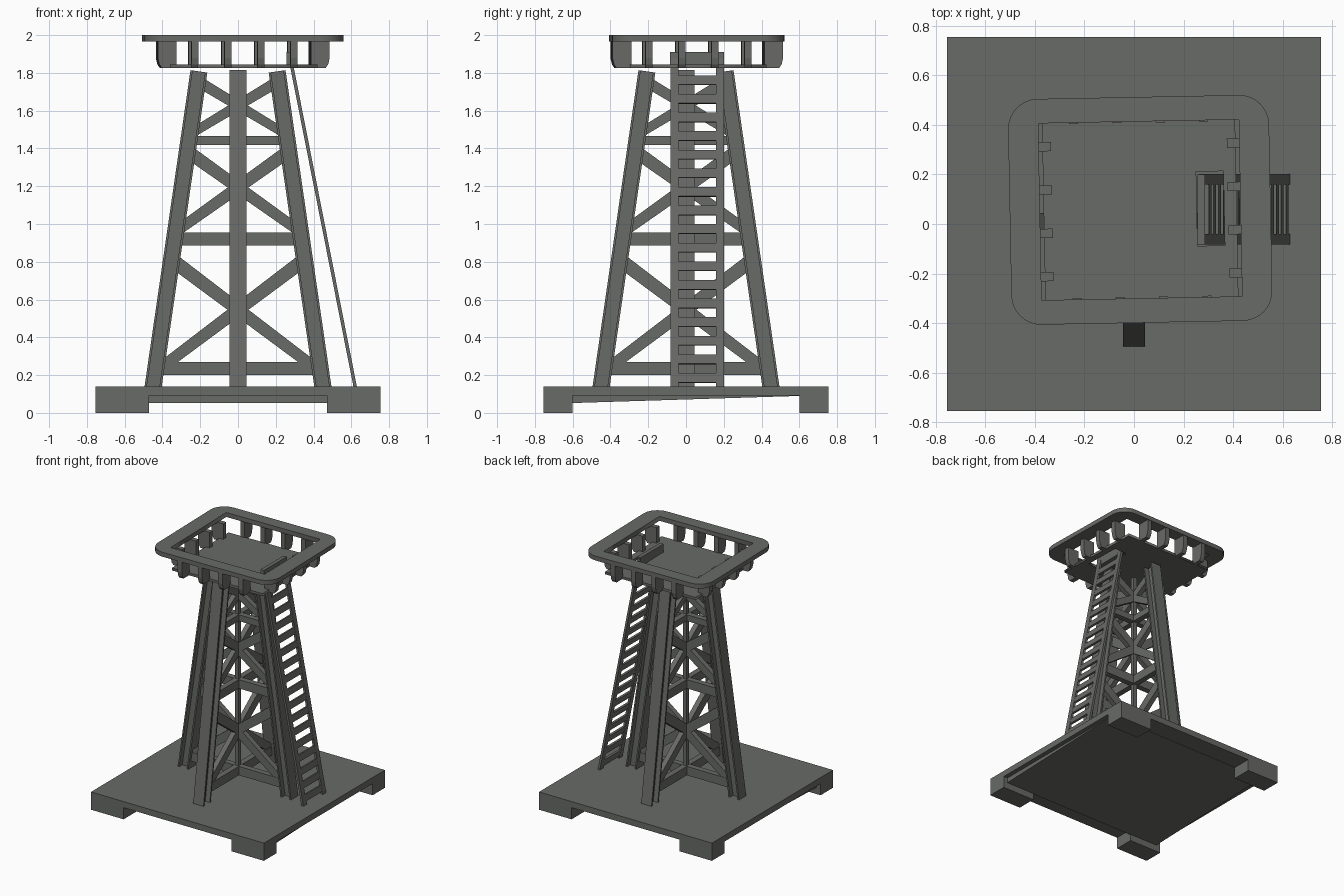
import bpy
from math import radians, cos, sin, pi
from mathutils import Vector, Matrix

cube = bpy.data.objects.get("Cube")
if cube:
    bpy.data.objects.remove(cube, do_unlink=True)

steel = bpy.data.materials.new("dark grey steel")
steel.use_nodes = True
GREY = (0.14, 0.145, 0.135, 1)
steel.diffuse_color = GREY
steel.node_tree.nodes["Principled BSDF"].inputs["Base Color"].default_value = GREY


def prism(name, profile, p, q, side, turn=Matrix()):
    """Sweep a closed (u, v) profile from p to q; u runs along side."""
    p, q, side = Vector(p), Vector(q), Vector(side)
    across = (q - p).normalized().cross(side).normalized()
    n = len(profile)
    verts = [tuple(end + side * u + across * v) for end in (p, q) for u, v in profile]
    faces = [(i, (i + 1) % n, n + (i + 1) % n, n + i) for i in range(n)]
    faces += [tuple(reversed(range(n))), tuple(range(n, 2 * n))]
    mesh = bpy.data.meshes.new(name)
    mesh.from_pydata(verts, [], faces)
    mesh.materials.append(steel)
    obj = bpy.data.objects.new(name, mesh)
    bpy.context.collection.objects.link(obj)
    obj.matrix_world = turn


def rect(w, d, u=0, v=0):
    return [(u + a * w / 2, v + b * d / 2) for a, b in ((-1, -1), (1, -1), (1, 1), (-1, 1))]


def box(name, x, y, z):
    prof = [(x[0], y[0]), (x[1], y[0]), (x[1], y[1]), (x[0], y[1])]
    prism(name, prof, (0, 0, z[0]), (0, 0, z[1]), (1, 0, 0))


def upright(name, profile, y, thick, turn):
    """Plate with an (x, z) outline, centred on y."""
    prism(name, profile, (0, y + thick / 2, 0), (0, y - thick / 2, 0), (1, 0, 0), turn)


def plate(name, loops, z0, z1, turn):
    """Flat plate from an outer loop and a hole loop."""
    curve = bpy.data.curves.new(name, "CURVE")
    curve.dimensions = "2D"
    curve.fill_mode = "BOTH"
    curve.extrude = (z1 - z0) / 2
    for loop in loops:
        spline = curve.splines.new("POLY")
        spline.points.add(len(loop) - 1)
        for pt, (x, y) in zip(spline.points, loop):
            pt.co = (x, y, 0, 1)
        spline.use_cyclic_u = True
    curve.materials.append(steel)
    obj = bpy.data.objects.new(name, curve)
    bpy.context.collection.objects.link(obj)
    obj.matrix_world = turn @ Matrix.Translation((0, 0, (z0 + z1) / 2))
    bpy.ops.object.select_all(action="DESELECT")
    obj.select_set(True)
    bpy.context.view_layer.objects.active = obj
    bpy.ops.object.convert(target="MESH")


def rounded(hx, hy, r, steps=8):
    pts = []
    for k, (sx, sy) in enumerate(((1, 1), (-1, 1), (-1, -1), (1, -1))):
        for i in range(steps + 1):
            a = pi / 2 * (k + i / steps)
            pts.append((sx * (hx - r) + r * cos(a), sy * (hy - r) + r * sin(a)))
    return pts


# Base slab, sloping wedge under it, and corner feet
box("base_slab", (-0.755, 0.755), (-0.755, 0.755), (0.092, 0.14))
prism("base_wedge", [(-0.605, 0.1), (-0.605, 0.052), (0.605, 0.09), (0.605, 0.1)],
      (-0.72, 0, 0), (0.72, 0, 0), (0, 1, 0))
for sx in (-1, 1):
    for sy in (-1, 1):
        box("base_foot", sorted((sx * 0.47, sx * 0.755)), sorted((sy * 0.6, sy * 0.755)), (0, 0.12))

# Leaning flanged legs on the four sides
W, T = 0.045, 0.012
h_beam = [(-W, -W), (W, -W), (W, T - W), (T / 2, T - W), (T / 2, W - T), (W, W - T)]
h_beam += [(-u, -v) for u, v in h_beam]
for k in range(4):
    turn = Matrix.Rotation(k * pi / 2, 4, "Z")
    prism("leg", h_beam, (0.455, 0, 0.1), (0.207, 0, 1.808), (0, 1, 0), turn)


# Crossing trusses: girts and diagonal braces ending on the inner leg flanges
def on_leg(side, z):
    return side * (0.416 - 0.1452 * (z - 0.1)), z


def brace(name, z0, z1, rise, thick, s, turn):
    a = rise / 2
    outline = [on_leg(-1, z0 - a), on_leg(1, z1 - a), on_leg(1, z1 + a), on_leg(-1, z0 + a)]
    upright(name, outline, 0, thick, turn @ Matrix.Rotation(pi * (s < 0), 4, "Z"))


for k in range(2):
    turn = Matrix.Rotation(k * pi / 2, 4, "Z")
    for z, h in ((0.235, 0.07), (0.92, 0.07), (1.442, 0.05)):
        brace("girt", z, z, h, 0.045, 1, turn)
    for z0, z1, h in ((0.25, 0.785, 0.083), (0.99, 1.36, 0.077), (1.5, 1.735, 0.062)):
        for s in (-1, 1):
            brace("diagonal_brace", z0, z1, h, 0.04, s, turn)
box("centre_post", (-0.016, 0.016), (-0.016, 0.016), (0.2, 1.8))

# Lookout deck, slightly turned and off centre
deck = Matrix.Translation((0.025, 0.057, 0)) @ Matrix.Rotation(radians(1.1), 4, "Z")
plate("deck_floor", [rect(0.78, 0.724), rect(0.11, 0.3, 0.284, 0)], 1.825, 1.845, deck)
plate("top_rim", [rounded(0.527, 0.456, 0.12), rect(0.81, 0.714)], 1.965, 2.0, deck)

# Brackets between floor and rim
bracket = [(0, 1.825), (0.078, 1.825), (0.092, 1.845), (0.1, 1.88), (0.1, 1.967), (0, 1.967)]
for k in range(4):
    turn = deck @ Matrix.Rotation(k * pi / 2, 4, "Z")
    inner = 0.355 if k % 2 == 0 else 0.352
    outline = [(inner + u, z) for u, z in bracket]
    for i in range(4):
        upright("rim_bracket", outline, (i - 1.5) * 0.175, 0.037, turn)

# Access ladder with flat rungs
foot, head = Vector((0.622, 0.06, 0.13)), Vector((0.272, 0.06, 1.9))
for s in (-1, 1):
    shift = Vector((0, s * 0.121, 0))
    prism("ladder_stringer", rect(0.042, 0.018), foot + shift, head + shift, (0, 1, 0))
along = (head - foot).normalized()
for i in range(17):
    mid = foot.lerp(head, (0.185 + 0.0985 * i - foot.z) / (head.z - foot.z))
    prism("ladder_rung", rect(0.21, 0.016), mid - along * 0.025, mid + along * 0.025, (0, 1, 0))
box("hatch_board", (0.256, 0.286), (-0.085, 0.2), (1.83, 1.91))
